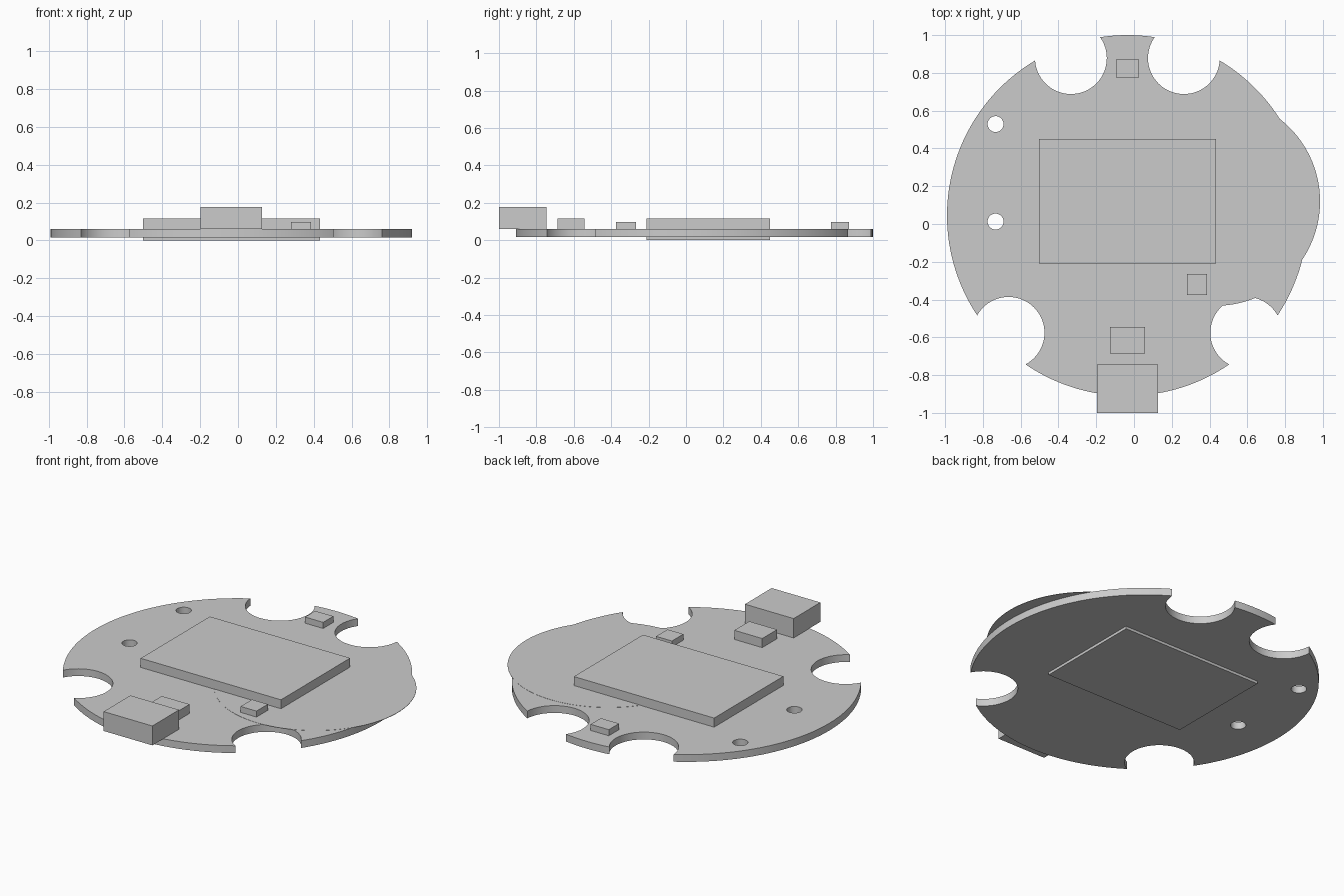
import bpy, math

if "Cube" in bpy.data.objects:
    bpy.data.objects.remove(bpy.data.objects["Cube"])

grey = bpy.data.materials.new("plain grey")
grey.diffuse_color = (0.6, 0.6, 0.6, 1)
grey.use_nodes = True
grey.node_tree.nodes["Principled BSDF"].inputs["Base Color"].default_value = grey.diffuse_color


def disc(name, x, y, r, z0, z1, sides=64):
    bpy.ops.mesh.primitive_cylinder_add(vertices=sides, radius=r, depth=z1 - z0,
                                        location=(x, y, (z0 + z1) / 2))
    ob = bpy.context.object
    ob.name = name
    ob.data.materials.append(grey)
    return ob


def box(name, x0, x1, y0, y1, z0, z1):
    bpy.ops.mesh.primitive_cube_add(size=1, location=((x0 + x1) / 2, (y0 + y1) / 2, (z0 + z1) / 2))
    ob = bpy.context.object
    ob.name = name
    ob.scale = (x1 - x0, y1 - y0, z1 - z0)
    bpy.ops.object.transform_apply(location=False, rotation=False, scale=True)
    ob.data.materials.append(grey)
    return ob


def smooth(ob):
    bpy.ops.object.select_all(action='DESELECT')
    ob.select_set(True)
    bpy.context.view_layer.objects.active = ob
    bpy.ops.object.shade_smooth_by_angle(angle=math.radians(30))


CX, CY = -0.035, 0.045      # board centre
BOT, TOP = 0.016, 0.06      # board faces

# Round circuit board
board = disc("circuit_board", CX, CY, 0.955, BOT, TOP, 160)

# Four mirrored edge notches and two mounting holes
cuts = [(CX + s * dx, y, 0.19) for s in (-1, 1) for dx, y in ((0.299, 0.878), (0.629, -0.576))]
cuts += [(-0.733, y, 0.042) for y in (0.529, 0.013)]
for x, y, r in cuts:
    cutter = disc("cutter", x, y, r, -0.1, 0.2)
    cutter.hide_render = True
    bpy.context.view_layer.objects.active = board
    mod = board.modifiers.new("cut", 'BOOLEAN')
    mod.operation = 'DIFFERENCE'
    mod.solver = 'EXACT'
    mod.object = cutter
    bpy.ops.object.modifier_apply(modifier=mod.name)
    bpy.data.objects.remove(cutter)
smooth(board)

# Paper-thin round film lying on the board and overhanging its edge
film = disc("round_film", 0.432, 0.12, 0.553, TOP - 0.001, TOP + 0.001, 128)
smooth(film)

# Main module, passing through the board
box("main_module", -0.503, 0.434, -0.21, 0.45, 0, 0.115)

# Connector overhanging the front edge, and small components
box("connector", -0.197, 0.128, -1.0, -0.745, TOP, 0.177)
box("regulator_chip", -0.128, 0.058, -0.686, -0.544, TOP, 0.115)
box("side_chip", 0.28, 0.386, -0.375, -0.266, TOP, 0.097)
box("rear_chip", -0.095, 0.026, 0.775, 0.872, TOP, 0.097)
